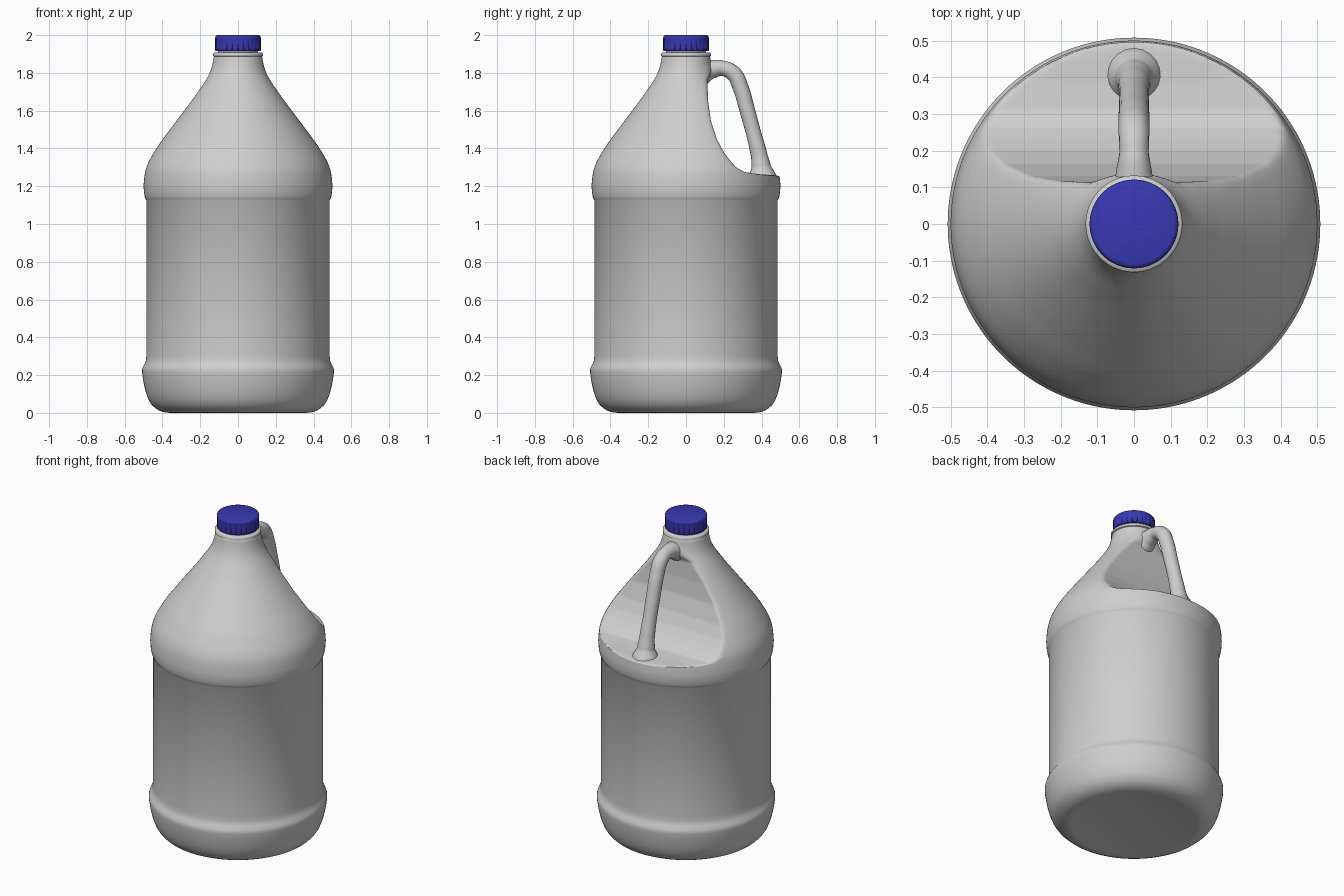
import bpy, bmesh, math

if "Cube" in bpy.data.objects:
    bpy.data.objects.remove(bpy.data.objects["Cube"], do_unlink=True)


def material(name, rgb):
    m = bpy.data.materials.new(name)
    m.use_nodes = True
    m.diffuse_color = (*rgb, 1)
    bsdf = m.node_tree.nodes["Principled BSDF"]
    bsdf.inputs["Base Color"].default_value = (*rgb, 1)
    bsdf.inputs["Roughness"].default_value = 0.5
    return m


plastic = material("pale grey plastic", (0.62, 0.62, 0.62))
blue = material("blue cap plastic", (0.04, 0.04, 0.45))


def smooth(obj, degrees):
    bpy.ops.object.select_all(action='DESELECT')
    obj.select_set(True)
    bpy.context.view_layer.objects.active = obj
    bpy.ops.object.shade_smooth_by_angle(angle=math.radians(degrees))


def lathe(name, profile, sides, mat, degrees, warp=None):
    """Spin (radius, z) points round the z axis; warp may move each point."""
    bm = bmesh.new()
    rings = []
    for r, z in profile:
        ring = []
        for i in range(sides):
            a = 2 * math.pi * i / sides
            p = (r * math.cos(a), r * math.sin(a), z)
            ring.append(bm.verts.new(warp(p, i) if warp else p))
        rings.append(ring)
    for low, high in zip(rings, rings[1:]):
        for i in range(sides):
            j = (i + 1) % sides
            bm.faces.new((low[i], low[j], high[j], high[i]))
    bm.faces.new(rings[0][::-1])
    bm.faces.new(rings[-1])
    mesh = bpy.data.meshes.new(name)
    bm.to_mesh(mesh)
    bm.free()
    mesh.materials.append(mat)
    obj = bpy.data.objects.new(name, mesh)
    bpy.context.collection.objects.link(obj)
    smooth(obj, degrees)
    return obj


# Shoulder radii at every 0.1 of height from z = 1.2, joined by a smooth curve
SHOULDER = [0.500, 0.485, 0.432, 0.360, 0.285, 0.212, 0.150, 0.126]


def shoulder_radius(z):
    f = (z - 1.2) / 0.1
    i = min(int(f), len(SHOULDER) - 2)
    t = f - i
    p1, p2 = SHOULDER[i], SHOULDER[i + 1]
    p0 = SHOULDER[i - 1] if i else 0.497
    p3 = SHOULDER[i + 2] if i + 2 < len(SHOULDER) else 0.126
    return 0.5 * (2 * p1 + (p2 - p0) * t + (2 * p0 - 5 * p1 + 4 * p2 - p3) * t * t
                  + (3 * p1 - p0 - 3 * p2 + p3) * t ** 3)


# Hand recess behind the handle: wall depth y by height z
RECESS = [(1.245, 0.56), (1.258, 0.47), (1.264, 0.38), (1.275, 0.31), (1.30, 0.265),
          (1.34, 0.23), (1.38, 0.20), (1.45, 0.163), (1.55, 0.131), (1.65, 0.117),
          (1.76, 0.113), (1.84, 0.16)]


def recess(p, i):
    x, y, z = p
    if y <= 0 or not RECESS[0][0] <= z <= RECESS[-1][0]:
        return p
    for (z0, y0), (z1, y1) in zip(RECESS, RECESS[1:]):
        if z <= z1:
            wall = y0 + (y1 - y0) * (z - z0) / (z1 - z0)
            break
    k = 0.025                                   # soft edge
    h = max(k - abs(y - wall), 0) / k
    return (x, min(y, wall) - h * h * k / 4, z)


# Bottle body: rounded base, base bulge, straight label wall, shoulder, neck lip
base = [(0.34, 0.006), (0.36, 0.0), (0.385, 0.002), (0.41, 0.009), (0.435, 0.022),
        (0.457, 0.043), (0.473, 0.068), (0.487, 0.105), (0.497, 0.145), (0.504, 0.185),
        (0.508, 0.215), (0.508, 0.228), (0.504, 0.242), (0.496, 0.256), (0.489, 0.272),
        (0.486, 0.29), (0.485, 0.31), (0.485, 1.125), (0.490, 1.132), (0.495, 1.148),
        (0.498, 1.17)]
heights = [1.2 + 0.01 * i for i in range(4)]
heights += [1.24 + 0.002 * i for i in range(31)]
heights += [1.31 + 0.01 * i for i in range(58)]
shoulder = [(shoulder_radius(z), z) for z in heights]
neck = [(0.126, 1.886), (0.132, 1.889), (0.132, 1.902), (0.128, 1.907), (0.105, 1.908),
        (0.105, 1.93)]
lathe("bottle_body", base + shoulder + neck, 160, plastic, 50, recess)


# Screw cap with narrow grip grooves round its side
def grooves(p, i):
    if 1.925 < p[2] < 1.985 and i % 5 == 0:
        return (p[0] * 0.965, p[1] * 0.965, p[2])
    return p


lathe("screw_cap", [(0.10, 1.915), (0.118, 1.915), (0.121, 1.919), (0.121, 1.924),
                    (0.121, 1.926), (0.121, 1.982), (0.121, 1.986), (0.119, 1.993),
                    (0.115, 1.998), (0.109, 2.0)], 120, blue, 35, grooves)

# Handle: round tube from the neck down to the recess floor, (y, z, thickness)
path = [(0.085, 1.805, 0.070), (0.135, 1.819, 0.050), (0.195, 1.824, 0.040),
        (0.252, 1.796, 0.042), (0.290, 1.720, 0.042), (0.322, 1.610, 0.041),
        (0.358, 1.480, 0.040), (0.388, 1.360, 0.044), (0.398, 1.300, 0.052),
        (0.402, 1.262, 0.072), (0.404, 1.240, 0.080)]
curve = bpy.data.curves.new("handle", 'CURVE')
curve.dimensions = '3D'
curve.bevel_depth = 1.0
curve.bevel_resolution = 8
curve.resolution_u = 8
curve.use_fill_caps = True
spline = curve.splines.new('BEZIER')
spline.bezier_points.add(len(path) - 1)
for point, (y, z, thick) in zip(spline.bezier_points, path):
    point.co = (0, y, z)
    point.radius = thick
    point.handle_left_type = point.handle_right_type = 'AUTO'
curve.materials.append(plastic)
handle = bpy.data.objects.new("handle", curve)
bpy.context.collection.objects.link(handle)
bpy.ops.object.select_all(action='DESELECT')
handle.select_set(True)
bpy.context.view_layer.objects.active = handle
bpy.ops.object.convert(target='MESH')
smooth(bpy.context.view_layer.objects.active, 50)
